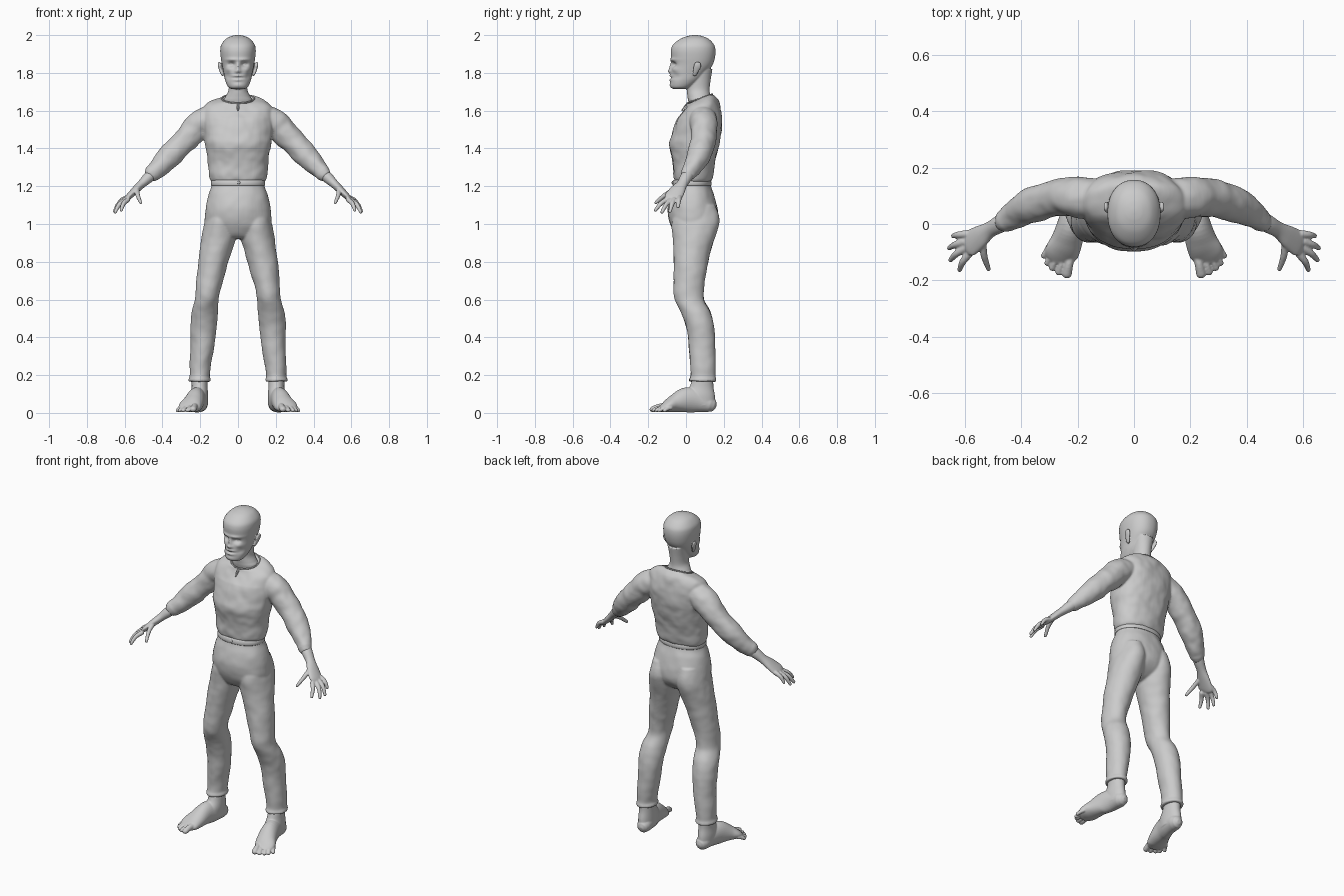
import bpy, bmesh
from math import sin, cos, pi, exp, copysign
from mathutils import Vector, Matrix


def spline(rows, n):
    """Catmull-Rom resampling of rows of numbers."""
    out = []
    for i in range(len(rows) - 1):
        a, b, c, d = (rows[max(0, min(len(rows) - 1, i + k))] for k in (-1, 0, 1, 2))
        for j in range(n):
            t = j / n
            out.append([0.5 * (2*q + (r-p)*t + (2*p-5*q+4*r-s)*t*t + (3*q-p-3*r+s)*t**3)
                        for p, q, r, s in zip(a, b, c, d)])
    return out + [list(rows[-1])]


def skin_rings(bm, rings):
    vs = [[bm.verts.new(p) for p in ring] for ring in rings]
    m = len(vs[0])
    for a, b in zip(vs, vs[1:]):
        for i in range(m):
            bm.faces.new((a[i], a[(i+1) % m], b[(i+1) % m], b[i]))
    bm.faces.new(vs[0])
    bm.faces.new(vs[-1])


def stack(bm, rows, side=1, power=2.0, seg=48, n=6, shape=None):
    """Horizontal sections: z, centre x, half width, front y, back y."""
    rings = []
    for z, xc, rx, yf, yb in spline(rows, n):
        ring = []
        for i in range(seg):
            c, s = cos(2*pi*i/seg), sin(2*pi*i/seg)
            x = xc + rx * copysign(abs(c)**(2/power), c)
            y = (yf+yb)/2 + (yb-yf)/2 * copysign(abs(s)**(2/power), s)
            p = Vector((side*x, y, z))
            ring.append(shape(p) if shape else p)
        rings.append(ring)
    skin_rings(bm, rings)


def tube(bm, rows, side=1, across=(0, 1, 0), seg=24, n=5):
    """Sections square to a path: x, y, z, half width, half height; domed ends."""
    pts = spline(rows, n)
    P = [Vector(r[:3]) for r in pts]
    rings = []
    for i, r in enumerate(pts):
        t = (P[min(i+1, len(P)-1)] - P[max(i-1, 0)]).normalized()
        up = t.cross(Vector(across)).normalized()
        w = up.cross(t)
        ends = [(0, 1)]
        if i == 0:
            ends = [(-.9, .3), (-.6, .75), (0, 1)]
        if i == len(pts)-1:
            ends = [(0, 1), (.6, .75), (.9, .3)]
        for off, k in ends:
            ring = [P[i] + t*off*min(r[3], r[4]) + k*(w*r[3]*cos(2*pi*j/seg) + up*r[4]*sin(2*pi*j/seg))
                    for j in range(seg)]
            rings.append([Vector((side*p.x, p.y, p.z)) for p in ring])
    skin_rings(bm, rings)


def ball(bm, loc, size):
    m = Matrix.Translation(loc) @ Matrix.Diagonal((*size, 1))
    bmesh.ops.create_uvsphere(bm, u_segments=20, v_segments=12, radius=1, matrix=m)


def finish(bm, name, voxel=0, smooth=3, folds=0):
    bmesh.ops.recalc_face_normals(bm, faces=bm.faces)
    me = bpy.data.meshes.new(name)
    bm.to_mesh(me)
    bm.free()
    me.polygons.foreach_set("use_smooth", [True]*len(me.polygons))
    ob = bpy.data.objects.new(name, me)
    bpy.context.collection.objects.link(ob)
    if voxel:
        r = ob.modifiers.new("fuse", 'REMESH')
        r.mode, r.voxel_size, r.use_smooth_shade = 'VOXEL', voxel, True
        s = ob.modifiers.new("soften", 'SMOOTH')
        s.factor, s.iterations = 0.5, smooth
    if folds:
        tex = bpy.data.textures.new(name + "_folds", 'CLOUDS')
        tex.noise_scale, tex.noise_depth = 0.09, 1
        d = ob.modifiers.new("folds", 'DISPLACE')
        d.texture, d.strength, d.mid_level = tex, folds, 0.5
    return ob


# face relief: x, z, spread x, spread z, depth (positive goes inward)
FACE = [(.034, 1.845, .018, .012, .020), (.03, 1.870, .035, .008, -.007),
        (0, 1.830, .011, .025, -.013), (0, 1.808, .017, .010, -.013),
        (0, 1.774, .030, .004, .010), (0, 1.785, .027, .006, -.007),
        (0, 1.762, .025, .006, -.007), (.052, 1.818, .016, .012, -.006),
        (.055, 1.782, .016, .018, .009), (0, 1.735, .028, .012, -.005)]


def face(p):
    if p.y < .02:
        p.y += sum(d * exp(-((abs(p.x)-x)/sx)**2 - ((p.z-z)/sz)**2) for x, z, sx, sz, d in FACE)
    return p


# head and neck
bm = bmesh.new()
stack(bm, [(1.714, 0, .03, -.065, 0), (1.725, 0, .052, -.08, .03), (1.76, 0, .068, -.082, .075),
           (1.80, 0, .076, -.08, .11), (1.84, 0, .084, -.076, .14), (1.88, 0, .091, -.079, .153),
           (1.92, 0, .094, -.08, .156), (1.95, 0, .088, -.068, .148), (1.98, 0, .064, -.03, .12),
           (1.995, 0, .034, .01, .085), (2.0, 0, .008, .04, .055)],
      power=2.2, seg=96, n=10, shape=face)
stack(bm, [(1.58, 0, .08, .03, .14), (1.65, 0, .078, .012, .135), (1.675, 0, .066, .008, .13),
           (1.71, 0, .05, .004, .125), (1.76, 0, .05, .005, .13), (1.82, 0, .055, .03, .14)])
for s in (1, -1):
    # eyes and ears
    ball(bm, (s*.033, -.043, 1.844), (.015, .013, .012))
    tube(bm, [(.082, .045, 1.79, .011, .007), (.09, .052, 1.81, .015, .008),
              (.097, .06, 1.835, .02, .009), (.1, .062, 1.852, .016, .007)], s)
finish(bm, "head", .004, 2)

# hands with forearms
bm = bmesh.new()
for s in (1, -1):
    tube(bm, [(.42, .035, 1.295, .03, .03), (.47, .003, 1.25, .032, .03), (.51, -.02, 1.212, .029, .023),
              (.545, -.045, 1.178, .041, .02), (.58, -.068, 1.143, .047, .016), (.592, -.078, 1.13, .04, .012)], s)
    for base, tip in (((.59, -.035, 1.14), (.641, -.042, 1.09)), ((.6, -.062, 1.13), (.655, -.085, 1.066)),
                      ((.598, -.085, 1.125), (.65, -.128, 1.062)), ((.583, -.105, 1.128), (.618, -.163, 1.072)),
                      ((.535, -.065, 1.18), (.515, -.16, 1.112))):
        a, b = Vector(base), Vector(tip)
        mid = (a + b)/2 + Vector((.006, 0, .007))
        tube(bm, [(*a, .014, .013), (*mid, .012, .012), (*b, .009, .008)], s, seg=16)
finish(bm, "hands", .004, 2)

# bare feet with toes
bm = bmesh.new()
for s in (1, -1):
    stack(bm, [(.20, .205, .042, .04, .145), (.14, .203, .042, .02, .145),
               (.09, .204, .045, -.01, .153), (.04, .203, .043, 0, .155)], s)
    tube(bm, [(.2, .125, .045, .04, .042), (.207, .06, .064, .046, .062), (.222, 0, .068, .049, .066),
              (.238, -.06, .05, .056, .048), (.255, -.1, .034, .06, .032), (.263, -.125, .024, .05, .02)],
         s, across=(1, 0, 0), seg=32)
    for bx, by, tx, ty, r in ((.225, -.11, .238, -.178, .018), (.25, -.115, .266, -.172, .013),
                              (.272, -.11, .29, -.157, .012), (.289, -.1, .307, -.14, .0115),
                              (.301, -.08, .32, -.114, .011)):
        tube(bm, [(bx, by, r+.016, r, r), ((bx+tx)/2, (by+ty)/2, r+.012, r*.9, r), (tx, ty, r+.001, r, r*.85)],
             s, across=(1, 0, 0), seg=16)
finish(bm, "feet", .004, 2)


# shirt body and sleeves, with the neckline dropping toward the front
def neckline(p):
    p.z += max(0, p.z - 1.56) * 3.4 * (p.y - .075)
    return p


bm = bmesh.new()
stack(bm, [(1.222, 0, .136, -.055, .125), (1.236, 0, .147, -.064, .136), (1.265, 0, .153, -.068, .142),
           (1.31, 0, .157, -.068, .148), (1.37, 0, .163, -.078, .163), (1.43, 0, .176, -.087, .178),
           (1.50, 0, .182, -.068, .189), (1.56, 0, .186, -.044, .19), (1.62, 0, .178, -.014, .175),
           (1.65, 0, .138, .002, .155), (1.664, 0, .086, .006, .14), (1.655, 0, .07, .02, .13)],
      power=2.25, shape=neckline)
for s in (1, -1):
    tube(bm, [(.13, .09, 1.565, .07, .07), (.19, .095, 1.535, .073, .074), (.235, .096, 1.492, .068, .071),
              (.30, .088, 1.425, .066, .065), (.36, .068, 1.362, .062, .062), (.41, .042, 1.31, .053, .054),
              (.44, .02, 1.279, .043, .045), (.452, .011, 1.267, .041, .043)], s, seg=32)
finish(bm, "shirt", .006, 5, .014)

# trousers
bm = bmesh.new()
stack(bm, [(1.235, 0, .138, -.06, .127), (1.2, 0, .14, -.068, .132), (1.15, 0, .158, -.084, .15),
           (1.08, 0, .172, -.097, .168), (1.02, 0, .177, -.09, .168), (.97, 0, .165, -.07, .145),
           (.935, 0, .12, -.045, .1), (.92, 0, .08, -.015, .06)], power=2.15)
for s in (1, -1):
    stack(bm, [(1.10, .085, .07, -.05, .155), (1.02, .092, .083, -.075, .178), (.93, .102, .09, -.07, .154),
               (.85, .12, .084, -.066, .128), (.75, .14, .076, -.065, .108), (.66, .157, .066, -.066, .095),
               (.60, .165, .063, -.058, .096), (.53, .177, .07, -.026, .13), (.45, .183, .07, .002, .15),
               (.35, .188, .063, .015, .156), (.25, .2, .056, .022, .156), (.195, .204, .053, .023, .155),
               (.178, .204, .059, .016, .16), (.165, .204, .057, .018, .158)], s)
finish(bm, "trousers", .006, 5, .007)

# waistband and its button
bm = bmesh.new()
stack(bm, [(1.204, 0, .139, -.067, .131), (1.207, 0, .143, -.071, .135),
           (1.23, 0, .142, -.068, .133), (1.234, 0, .137, -.063, .128)], power=2.15, n=2)
ball(bm, (.004, -.071, 1.219), (.008, .005, .008))
finish(bm, "waistband")

# collar edge with front slit
bm = bmesh.new()
loop = [(.086*sin(a), .073 - .067*cos(a), 1.664 + .36*(-.067*cos(a)), .004, .004)
        for a in (2*pi*i/24 for i in range(25))]
tube(bm, loop, across=(0, 0, 1), seg=10, n=2)
for s in (1, -1):
    tube(bm, [(.004, .006, 1.64, .003, .003), (.006, -.008, 1.622, .003, .003), (0, -.022, 1.6, .003, .003)],
         s, across=(1, 0, 0), seg=8)
finish(bm, "collar")
